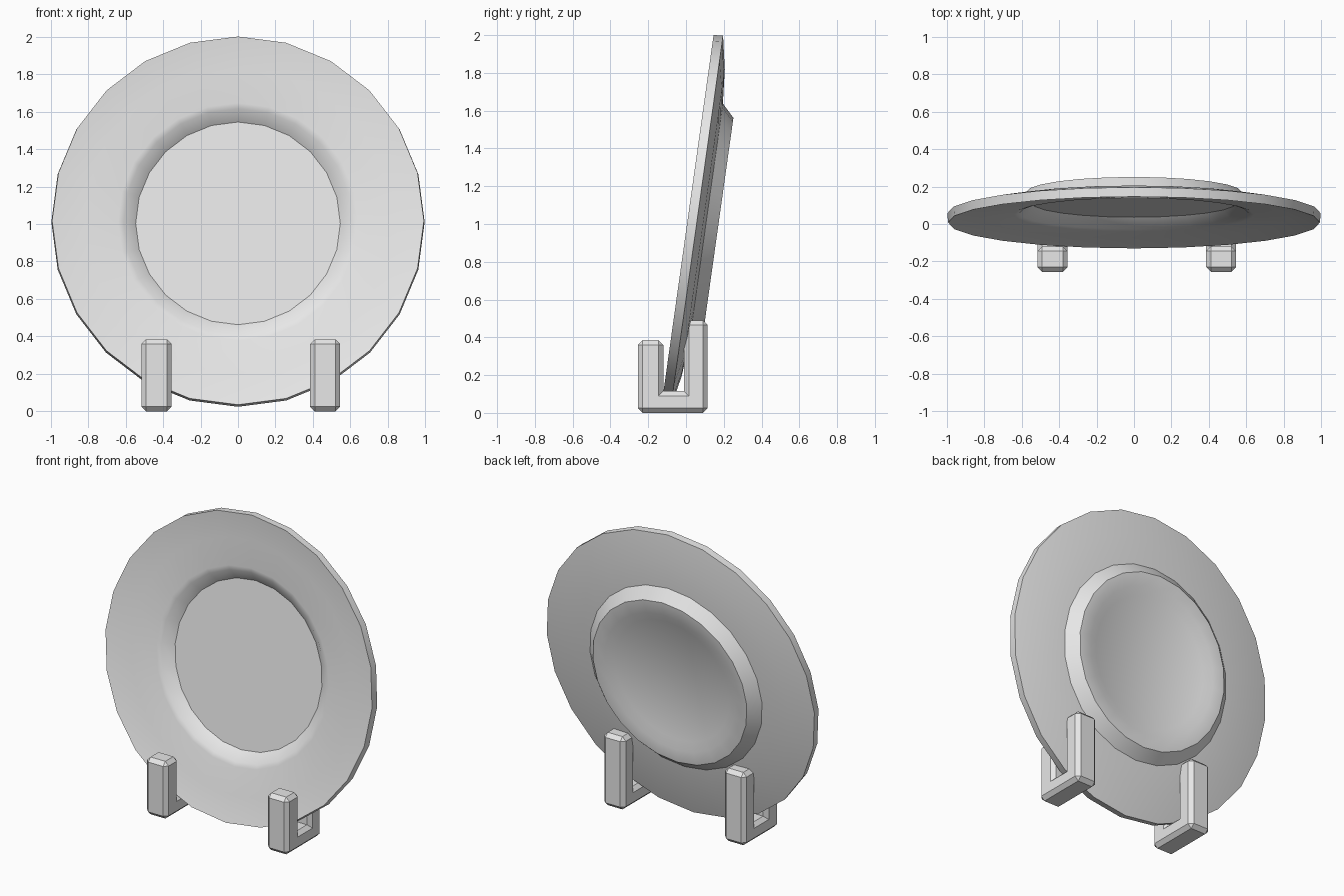
import bpy, bmesh, math
from mathutils import Matrix, Vector

cube = bpy.data.objects.get("Cube")
if cube:
    bpy.data.objects.remove(cube)

grey = bpy.data.materials.new("light_grey")
grey.use_nodes = True
grey.diffuse_color = (0.8, 0.8, 0.8, 1)
grey.node_tree.nodes["Principled BSDF"].inputs["Base Color"].default_value = (0.8, 0.8, 0.8, 1)


def make_object(name, bm):
    bmesh.ops.recalc_face_normals(bm, faces=bm.faces)
    mesh = bpy.data.meshes.new(name)
    bm.to_mesh(mesh)
    bm.free()
    mesh.materials.append(grey)
    obj = bpy.data.objects.new(name, mesh)
    bpy.context.collection.objects.link(obj)
    return obj


def lathe(profile, sides):
    """Ring of points per (radius, depth) pair along +y, closed by a flat disc at each end."""
    bm = bmesh.new()
    rings = []
    for radius, depth in profile:
        angles = [2 * math.pi * i / sides for i in range(sides)]
        rings.append([bm.verts.new((radius * math.sin(a), depth, radius * math.cos(a)))
                      for a in angles])
    for a, b in zip(rings, rings[1:]):
        for i in range(sides):
            j = (i + 1) % sides
            bm.faces.new((a[i], a[j], b[j], b[i]))
    bm.faces.new(rings[0])
    bm.faces.new(rings[-1])
    return bm


def bracket(name, x, width=0.16, chamfer=0.025):
    """U-shaped holder: profile in the y-z plane, extruded across x and chamfered."""
    outline = [(-0.255, 0), (0.115, 0), (0.115, 0.49), (-0.01, 0.49),
               (-0.01, 0.115), (-0.12, 0.115), (-0.12, 0.385), (-0.255, 0.385)]
    bm = bmesh.new()
    face = bm.faces.new([bm.verts.new((x - width / 2, y, z)) for y, z in outline])
    new = bmesh.ops.extrude_face_region(bm, geom=[face])["geom"]
    bmesh.ops.translate(bm, vec=(width, 0, 0),
                        verts=[v for v in new if isinstance(v, bmesh.types.BMVert)])
    bmesh.ops.recalc_face_normals(bm, faces=bm.faces)
    convex = [e for e in bm.edges if e.calc_face_angle_signed() > 0.1]
    bmesh.ops.bevel(bm, geom=convex, offset=chamfer, segments=1, affect='EDGES')
    return make_object(name, bm)


# Plate: front well, sloping lip, rim edge, curved back, foot ring and recessed base
plate_profile = [(0.546, 0.105), (0.61, 0.05), (0.64, 0.042), (0.82, 0.032), (0.992, 0),
                 (0.996, 0.05), (0.82, 0.084), (0.64, 0.099), (0.572, 0.165),
                 (0.485, 0.165), (0.425, 0.14)]
plate = make_object("plate", lathe(plate_profile, 24))
tilt = Matrix.Rotation(math.radians(-8), 4, 'X')
plate.data.transform(Matrix.Translation(Vector((0, 0.008, 1.018))) @ tilt)

bpy.ops.object.select_all(action='DESELECT')
plate.select_set(True)
bpy.context.view_layer.objects.active = plate
bpy.ops.object.shade_smooth_by_angle(angle=math.radians(30))

# Stand: two holders
bracket("right_stand_bracket", -0.435)
bracket("left_stand_bracket", 0.465)
